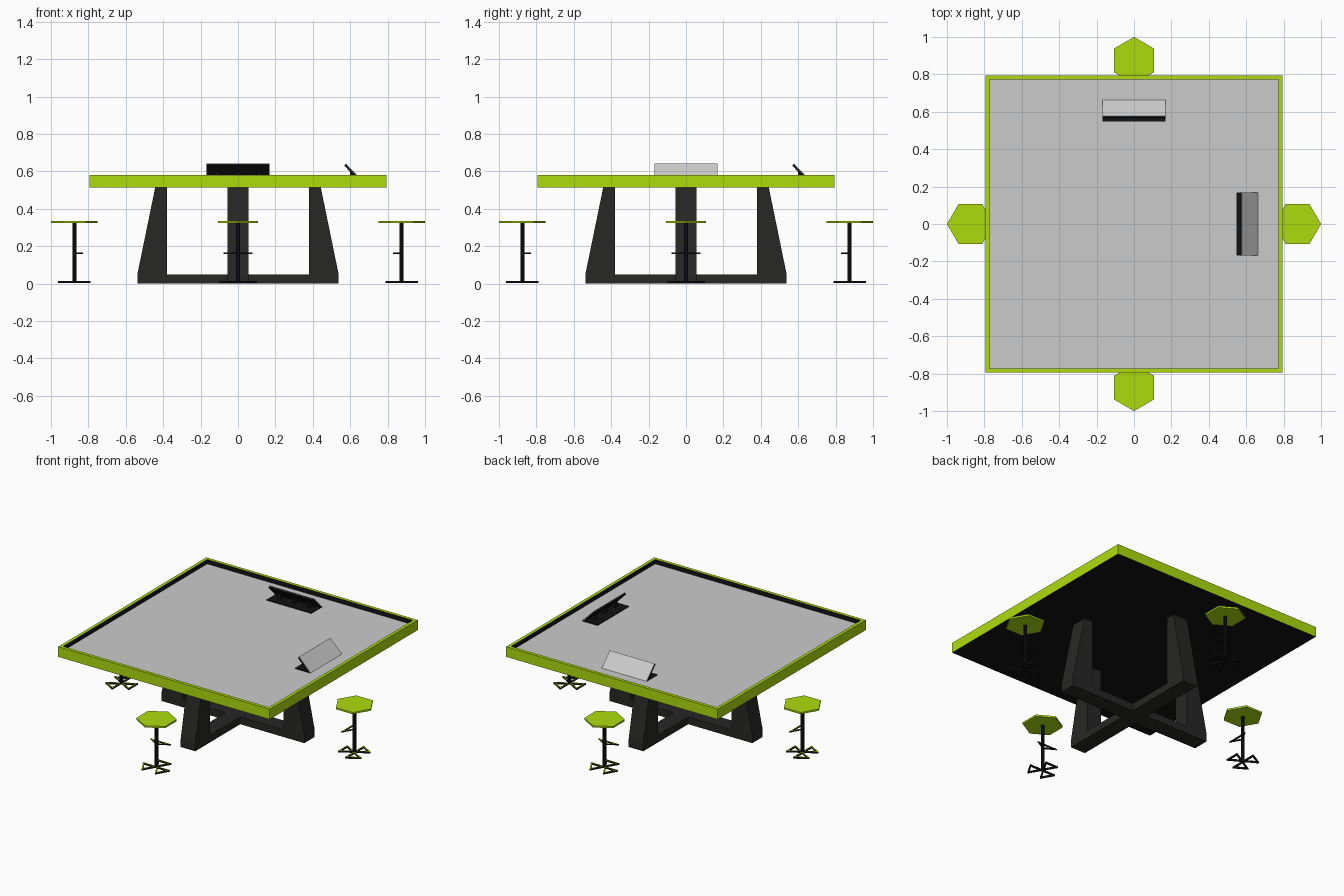
import bpy, bmesh
from math import pi, cos, sin, radians
from mathutils import Vector, Matrix

if "Cube" in bpy.data.objects:
    bpy.data.objects.remove(bpy.data.objects["Cube"])


def material(name, rgb):
    m = bpy.data.materials.new(name)
    m.diffuse_color = (*rgb, 1)
    m.use_nodes = True
    m.node_tree.nodes["Principled BSDF"].inputs["Base Color"].default_value = m.diffuse_color
    return m


LIME = material("lime", (0.42, 0.72, 0.004))
BLACK = material("black", (0.006, 0.006, 0.006))
CHARCOAL = material("charcoal", (0.02, 0.02, 0.019))


def finish(name, bm, mats=(), turn=0.0):
    """Turn the mesh about the centre and make it an object."""
    bmesh.ops.recalc_face_normals(bm, faces=bm.faces)
    bm.transform(Matrix.Rotation(turn, 4, 'Z'))
    me = bpy.data.meshes.new(name)
    bm.to_mesh(me)
    bm.free()
    for m in mats:
        me.materials.append(m)
    ob = bpy.data.objects.new(name, me)
    bpy.context.collection.objects.link(ob)
    return ob


def add_prism(bm, points, vec):
    """Extrude a closed profile of 3D points along a vector."""
    face = bm.faces.new([bm.verts.new(p) for p in points])
    ext = bmesh.ops.extrude_face_region(bm, geom=[face], use_keep_orig=True)
    moved = [g for g in ext['geom'] if isinstance(g, bmesh.types.BMVert)]
    bmesh.ops.translate(bm, verts=moved, vec=vec)


def add_slab(bm, x0, x1, y0, y1, z0, z1):
    add_prism(bm, [(x0, y0, z0), (x1, y0, z0), (x1, y1, z0), (x0, y1, z0)], (0, 0, z1 - z0))


def add_profile(bm, xz, y0, y1):
    add_prism(bm, [(x, y0, z) for x, z in xz], (0, y1 - y0, 0))


def add_triangle_loop(bm, tri, z0, z1, w):
    """Flat triangular bar loop, bar width w."""
    a, b, c = tri
    la, lb, lc = (b - c).length, (c - a).length, (a - b).length
    p = la + lb + lc
    mid = (a * la + b * lb + c * lc) / p
    r = abs((b - a).cross(c - a)) / p
    inner = [mid + (v - mid) * (r - w) / r for v in tri]
    rings = [[bm.verts.new((v.x, v.y, z)) for v in loop]
             for loop, z in ((tri, z0), (tri, z1), (inner, z1), (inner, z0))]
    for k in range(4):
        lo, hi = rings[k], rings[(k + 1) % 4]
        for i in range(3):
            j = (i + 1) % 3
            f = bm.faces.new((lo[i], lo[j], hi[j], hi[i]))
            f.material_index = 1 if k == 1 else 0  # lime upper face


def polar(r, deg, cx=0.0):
    return Vector((cx + r * cos(radians(deg)), r * sin(radians(deg))))


# Tabletop tray: lime outside and rim, black inside and underneath
H, IN, Z0, Z1, ZS = 0.795, 0.773, 0.513, 0.582, 0.552
bm = bmesh.new()
levels = [(H, Z0), (H, Z1), (IN, Z1), (IN, ZS - 0.01)]
rings = [[bm.verts.new((sx * s, sy * s, z)) for sx, sy in ((-1, -1), (1, -1), (1, 1), (-1, 1))]
         for s, z in levels]
for k in range(3):
    for i in range(4):
        j = (i + 1) % 4
        f = bm.faces.new((rings[k][i], rings[k][j], rings[k + 1][j], rings[k + 1][i]))
        f.material_index = 1 if k == 2 else 0
for ring in (rings[0], rings[3]):
    bm.faces.new(ring).material_index = 1
finish("table_tray", bm, (LIME, BLACK))

# Grey playing surface
bm = bmesh.new()
add_slab(bm, -IN, IN, -IN, IN, ZS - 0.01, ZS)
finish("table_surface", bm)

# Four tapered legs and crossed floor beams
for n in range(4):
    bm = bmesh.new()
    add_profile(bm, [(0.38, 0), (0.537, 0), (0.537, 0.055), (0.443, Z0), (0.38, Z0)], -0.055, 0.055)
    finish(f"table_leg_{n + 1}", bm, (CHARCOAL,), n * pi / 2)
for n in range(2):
    bm = bmesh.new()
    add_slab(bm, -0.38, 0.38, -0.055, 0.055, 0, 0.05)
    finish(f"floor_beam_{n + 1}", bm, (CHARCOAL,), n * pi / 2)

# Tilted display stands on the right and back sides
for n in range(2):
    turn = n * pi / 2
    bm = bmesh.new()
    add_slab(bm, 0.547, 0.65, -0.168, 0.168, ZS, ZS + 0.005)
    finish(f"display_base_{n + 1}", bm, (BLACK,), turn)
    bm = bmesh.new()
    add_profile(bm, [(0.660, ZS), (0.645, ZS), (0.567, 0.632), (0.575, 0.640)], -0.168, 0.168)
    finish(f"display_panel_{n + 1}", bm, (BLACK,), turn)
    bm = bmesh.new()
    add_profile(bm, [(0.660, ZS), (0.664, ZS + 0.002), (0.578, 0.642), (0.575, 0.640)], -0.168, 0.168)
    finish(f"display_screen_{n + 1}", bm, (), turn)
    bm = bmesh.new()
    for y in (-0.11, 0, 0.11):
        add_profile(bm, [(0.60, ZS), (0.65, ZS), (0.60, 0.603)], y - 0.012, y + 0.012)
    finish(f"display_braces_{n + 1}", bm, (BLACK,), turn)

# Four hexagonal stools
C = 0.875
for n in range(4):
    turn = n * pi / 2
    bm = bmesh.new()
    add_prism(bm, [(*polar(0.125, 60 * i, C), 0.324) for i in range(6)], (0, 0, 0.012))
    finish(f"stool_seat_{n + 1}", bm, (LIME,), turn)
    bm = bmesh.new()
    add_prism(bm, [(*polar(0.012, 45 * i + 22.5, C), 0.004) for i in range(8)], (0, 0, 0.32))
    finish(f"stool_post_{n + 1}", bm, (BLACK,), turn)
    bm = bmesh.new()
    for a in (60, 180, 300):
        add_triangle_loop(bm, [polar(0, 0, C), polar(0.101, a - 30, C), polar(0.101, a + 30, C)],
                          0.003, 0.014, 0.009)
    finish(f"stool_foot_{n + 1}", bm, (BLACK, LIME), turn)
    bm = bmesh.new()
    add_triangle_loop(bm, [polar(0, 0, C), polar(0.09, 120, C), polar(0.09, 240, C)],
                      0.158, 0.166, 0.008)
    finish(f"stool_footrest_{n + 1}", bm, (BLACK, LIME), turn)
